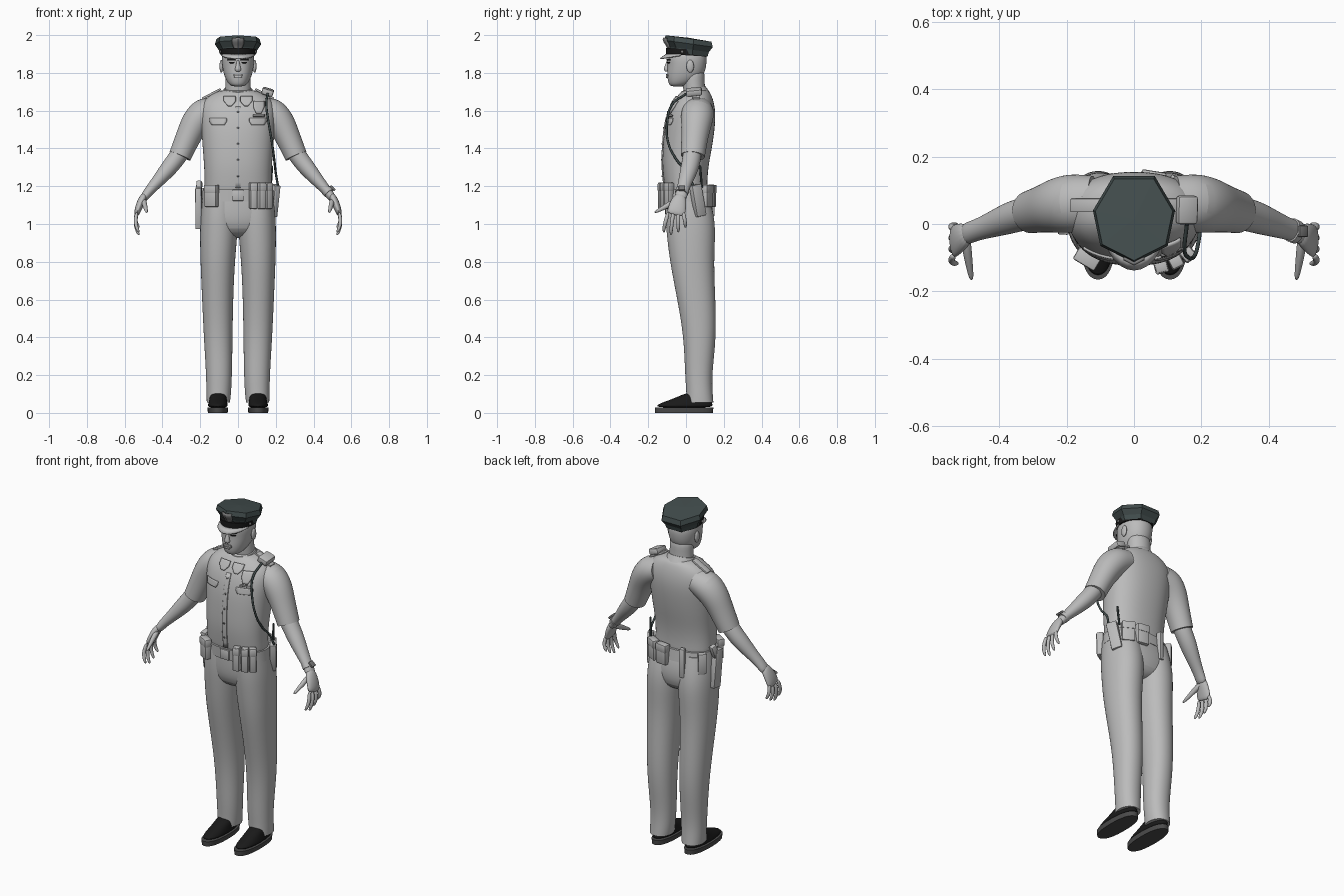
import bpy, bmesh, math
from mathutils import Vector

cube = bpy.data.objects.get("Cube")
if cube:
    bpy.data.objects.remove(cube, do_unlink=True)


def material(name, rgb):
    m = bpy.data.materials.new(name)
    m.use_nodes = True
    m.diffuse_color = (*rgb, 1)
    m.node_tree.nodes["Principled BSDF"].inputs["Base Color"].default_value = (*rgb, 1)
    return m


PALE = material("pale_grey", (.5, .5, .5))
MID = material("mid_grey", (.2, .2, .2))
SLATE = material("dark_slate", (.055, .075, .075))
SOLE = material("sole_grey", (.07, .07, .07))
BLACK = material("black", (.01, .01, .01))


def finish(name, bm, mat, mirror=False, subdiv=0, angle=40):
    bmesh.ops.recalc_face_normals(bm, faces=bm.faces)
    me = bpy.data.meshes.new(name)
    bm.to_mesh(me)
    bm.free()
    me.materials.append(mat)
    ob = bpy.data.objects.new(name, me)
    bpy.context.collection.objects.link(ob)
    if mirror:
        ob.modifiers.new("Mirror", 'MIRROR').merge_threshold = 1e-5
    if subdiv:
        s = ob.modifiers.new("Subdivision", 'SUBSURF')
        s.levels = s.render_levels = subdiv
    if angle:
        bpy.ops.object.select_all(action='DESELECT')
        ob.select_set(True)
        bpy.context.view_layer.objects.active = ob
        bpy.ops.object.shade_smooth_by_angle(angle=math.radians(angle))
    return ob


def rounded(a, power):
    f = lambda v: math.copysign(abs(v) ** power, v)
    return f(math.cos(a)), f(math.sin(a))


def tube(name, rings, mat, mirror=False, level=False, sides=16, power=1, sharp=False, subdiv=2):
    """Loft rings (x, y, z, ru, rv) along a path, or keep them level."""
    bm = bmesh.new()
    crease = bm.edges.layers.float.new("crease_edge")
    pts = [Vector(r[:3]) for r in rings]
    loops = []
    for i, r in enumerate(rings):
        d = pts[min(i + 1, len(pts) - 1)] - pts[max(i - 1, 0)]
        d = Vector((0, 0, 1)) if level else d.normalized()
        ref = Vector((0, 1, 0)) if abs(d.y) < .85 else Vector((0, 0, 1))
        v = (ref - d * ref.dot(d)).normalized()
        u = v.cross(d)
        loop = []
        for k in range(sides):
            c, s = rounded(2 * math.pi * k / sides, power)
            loop.append(bm.verts.new(pts[i] + u * c * r[3] + v * s * r[4]))
        loops.append(loop)
    for a, b in zip(loops, loops[1:]):
        for k in range(sides):
            n = (k + 1) % sides
            bm.faces.new((a[k], a[n], b[n], b[k]))
    for loop in (loops[0], loops[-1]):
        cap = bm.faces.new(loop)
        if sharp:
            for e in cap.edges:
                e[crease] = 1
    return finish(name, bm, mat, mirror, subdiv)


def body(name, rows, mat, **kw):
    """Level loft from rows (z, centre x, half width, front y, back y)."""
    rings = [(cx, (f + b) / 2, z, w, (b - f) / 2) for z, cx, w, f, b in rows]
    return tube(name, rings, mat, level=True, **kw)


def patch(name, target, x0, x1, z0, z1, mat, taper=1, mirror=False, lift=.005, n=6):
    """Thin plate that follows the front of another part."""
    dg = bpy.context.evaluated_depsgraph_get()
    ev = target.evaluated_get(dg)
    bm = bmesh.new()
    grid, mid = [], (x0 + x1) / 2
    for j in range(n + 1):
        t = j / n
        k = taper + (1 - taper) * min(1, 2 * t)
        for i in range(n + 1):
            x = mid + (x0 - mid + (x1 - x0) * i / n) * k
            z = z0 + (z1 - z0) * t
            hit, p, _, _ = ev.ray_cast(Vector((x, -1, z)), Vector((0, 1, 0)))
            grid.append((x, p.y if hit else -.08, z))
    front = [bm.verts.new((x, y - lift, z)) for x, y, z in grid]
    for j in range(n):
        for i in range(n):
            a = j * (n + 1) + i
            bm.faces.new((front[a], front[a + 1], front[a + n + 2], front[a + n + 1]))
    ob = finish(name, bm, mat, mirror)
    s = ob.modifiers.new("Thickness", 'SOLIDIFY')
    s.thickness, s.offset = .008, 0
    return ob


def box(name, loc, size, mat=PALE, rot=(0, 0, 0), bevel=.006):
    bm = bmesh.new()
    bmesh.ops.create_cube(bm, size=1)
    bmesh.ops.scale(bm, vec=size, verts=bm.verts)
    bmesh.ops.bevel(bm, geom=bm.edges[:], offset=bevel, segments=2, affect='EDGES', profile=.5)
    ob = finish(name, bm, mat)
    ob.location, ob.rotation_euler = loc, rot
    return ob


def ball(name, loc, size, mat, mirror=False):
    bm = bmesh.new()
    bmesh.ops.create_uvsphere(bm, u_segments=16, v_segments=10, radius=1)
    bmesh.ops.scale(bm, vec=size, verts=bm.verts)
    bmesh.ops.translate(bm, vec=loc, verts=bm.verts)
    return finish(name, bm, mat, mirror, angle=60)


def on_belt(name, degrees, z, size, tilt=0, out=.012, mat=PALE):
    a = math.radians(degrees)
    c, s = rounded(a, .87)
    n = Vector((math.cos(a) / .19, math.sin(a) / .125, 0)).normalized()
    p = Vector((.19 * c, .003 + .125 * s, z)) + n * out
    return box(name, p, size, mat, (0, tilt, math.atan2(n.y, n.x) - math.pi / 2))


# Torso, trousers and belt
shirt = body("shirt", [
    (1.12, 0, .182, -.105, .12), (1.2, 0, .177, -.115, .112), (1.3, 0, .18, -.127, .118),
    (1.4, 0, .188, -.124, .138), (1.5, 0, .195, -.117, .153), (1.58, 0, .203, -.1, .158),
    (1.64, 0, .195, -.075, .15), (1.685, 0, .15, -.04, .135), (1.715, 0, .075, -.015, .115)],
    PALE, sides=24, power=.87)
body("trouser_legs", [
    (.055, .104, .062, 0, .146), (.1, .102, .066, .002, .142), (.2, .1, .069, -.006, .137),
    (.4, .105, .077, -.012, .162), (.6, .108, .083, -.047, .157), (.8, .108, .092, -.087, .148),
    (.95, .102, .101, -.104, .158), (1.05, .1, .1, -.113, .15), (1.16, .095, .09, -.11, .12)],
    PALE, mirror=True, sides=20, power=.93, sharp=True)
body("trouser_seat", [
    (.925, 0, .1, -.04, .09), (.97, 0, .18, -.1, .14), (1.05, 0, .197, -.113, .148),
    (1.12, 0, .19, -.113, .135), (1.18, 0, .18, -.113, .118)], PALE, sides=24, power=.87)
body("belt", [(1.12, 0, .192, -.12, .136), (1.185, 0, .188, -.124, .128)],
     PALE, sides=24, power=.87, sharp=True)

# Arms and hands
tube("sleeves", [
    (.12, .065, 1.605, .07, .08), (.18, .062, 1.59, .087, .09), (.225, .056, 1.54, .08, .085),
    (.26, .047, 1.47, .068, .073), (.307, .036, 1.36, .061, .065)], PALE, mirror=True, sharp=True)
tube("forearms", [
    (.27, .04, 1.43, .05, .052), (.33, .03, 1.34, .048, .05), (.375, .016, 1.285, .045, .048),
    (.43, -.005, 1.22, .033, .037), (.48, -.022, 1.165, .025, .031),
    (.505, -.032, 1.125, .022, .036)], PALE, mirror=True)
tube("palms", [
    (.49, -.026, 1.16, .02, .028), (.515, -.04, 1.115, .022, .044),
    (.532, -.05, 1.07, .018, .05), (.537, -.056, 1.045, .012, .046)], PALE, mirror=True)
for i, finger in enumerate(("little", "ring", "middle", "index")):
    y, reach = -.015 - .026 * i, (.08, .105, .12, .105)[i]
    lean = -.008 * (i - 1)
    tube(finger + "_fingers", [
        (.535, y, 1.065, .011, .012), (.545, y + lean, 1.06 - reach * .45, .011, .011),
        (.535, y + lean * 1.5, 1.06 - reach * .8, .01, .01),
        (.523, y + lean * 1.5, 1.06 - reach, .006, .006)], PALE, mirror=True, sides=8)
tube("thumbs", [
    (.5, -.035, 1.13, .016, .018), (.495, -.085, 1.105, .015, .017),
    (.488, -.13, 1.08, .011, .012), (.482, -.168, 1.06, .007, .007)], PALE, mirror=True, sides=8)
tube("watch_strap", [(.468, -.018, 1.18, .031, .037), (.482, -.024, 1.163, .03, .036)],
     PALE, sharp=True)
box("watch_face", (.502, -.022, 1.19), (.034, .034, .012), MID, (0, .75, 0), .004)

# Shoes
body("shoe_soles", [
    (0, .107, .053, -.165, .145), (.028, .107, .056, -.167, .147)],
    SOLE, mirror=True, sides=20, power=.85, sharp=True)
body("shoe_uppers", [
    (.026, .107, .054, -.163, .144), (.045, .107, .052, -.155, .142),
    (.062, .106, .048, -.105, .138), (.085, .105, .045, -.045, .133),
    (.11, .105, .04, .01, .125)], BLACK, mirror=True, sides=20, power=.9)

# Head and face
body("neck", [(1.63, 0, .075, -.005, .11), (1.7, 0, .069, -.015, .102),
              (1.76, 0, .068, -.02, .1), (1.83, 0, .07, -.02, .1)], PALE)
head = body("head", [
    (1.727, 0, .03, -.08, -.01), (1.742, 0, .052, -.093, .03), (1.775, 0, .07, -.1, .085),
    (1.81, 0, .08, -.1, .103), (1.85, 0, .086, -.098, .11), (1.89, 0, .087, -.104, .112),
    (1.93, 0, .07, -.08, .09)], PALE, sides=20, power=.92)
tube("nose", [(0, -.092, 1.87, .008, .008), (0, -.1, 1.84, .011, .012),
              (0, -.104, 1.818, .02, .017), (0, -.1, 1.806, .015, .01)], PALE, sides=8)
ball("ears", (.088, .022, 1.835), (.01, .02, .034), PALE, True)
patch("eyebrows", head, .014, .052, 1.866, 1.873, BLACK, mirror=True, lift=.002)
patch("eyes", head, .02, .046, 1.851, 1.858, BLACK, .6, True, lift=.001)
patch("upper_lip", head, -.024, .024, 1.787, 1.795, PALE, lift=.004)
patch("mouth_line", head, -.026, .026, 1.783, 1.787, MID, lift=.002)
patch("lower_lip", head, -.02, .02, 1.773, 1.783, PALE, .7, lift=.005)

# Peaked cap: seven-sided crown, band, visor and emblem
half = [(.062, .142), (.122, .04), (.1, -.065)]
outline = half + [(0, -.116)] + [(-x, y) for x, y in reversed(half)]
bm = bmesh.new()
previous = None
for scale, z in ((.78, 1.9), (.84, 1.925), (1, 1.955), (.94, 1.982)):
    ring = []
    for x, y in outline:
        y = .013 + (y - .013) * scale
        ring.append(bm.verts.new((x * scale, y, z - .14 * (y - .013))))
    if previous:
        for k in range(7):
            n = (k + 1) % 7
            bm.faces.new((previous[k], previous[n], ring[n], ring[k]))
    previous = ring
peak = bm.verts.new((0, .013, 1.986))
for k in range(7):
    bm.faces.new((previous[k], previous[(k + 1) % 7], peak))
crown = finish("cap_crown", bm, SLATE, angle=0)
tube("cap_band", [(0, .004, 1.893, .092, .111), (0, .006, 1.925, .097, .114)],
     BLACK, sides=20, sharp=True)
bm = bmesh.new()
edges = []
for k in range(13):
    a = math.pi * (1.08 + .84 * k / 12)
    c, s = math.cos(a), math.sin(a)
    drop = -s
    edges.append((bm.verts.new((.09 * c, .002 + .108 * s, 1.9)),
                  bm.verts.new((.094 * c, .002 + .11 * s - .03 * drop, 1.898 - .02 * drop))))
for a, b in zip(edges, edges[1:]):
    bm.faces.new((a[0], b[0], b[1], a[1]))
visor = finish("cap_visor", bm, PALE)
visor.modifiers.new("Thickness", 'SOLIDIFY').thickness = .007
patch("cap_emblem", crown, -.03, .03, 1.925, 1.985, MID, .6, lift=.004)
ball("strap_buttons", (.094, -.02, 1.912), (.006, .008, .008), MID, True)

# Shirt details
tube("collar", [(0, .046, 1.68, .09, .082), (0, .038, 1.715, .076, .068)], PALE, sides=20, sharp=True)
patch("collar_points", shirt, .012, .075, 1.625, 1.675, PALE, .3, True)
patch("pocket_flaps", shirt, .06, .15, 1.525, 1.56, PALE, .75, True, lift=.003)
patch("button_placket", shirt, -.014, .014, 1.19, 1.62, PALE, lift=.002, n=14)
for i in range(5):
    z = 1.25 + .085 * i
    patch("shirt_button", shirt, -.004, .004, z, z + .008, MID, lift=.005, n=2)
patch("badge", shirt, .082, .138, 1.585, 1.65, PALE, .45, lift=.009)
patch("name_plate", shirt, .08, .14, 1.568, 1.578, MID, lift=.004)
for side in (-1, 1):
    box("shoulder_strap", (side * .14, .055, 1.689), (.11, .04, .012), PALE, (0, side * .48, 0), .004)

# Shoulder microphone, cord and radio
box("shoulder_microphone", (.157, .042, 1.7), (.062, .085, .034), PALE, (.1, .3, 0), .009)
cord = bpy.data.curves.new("radio_cord", 'CURVE')
cord.dimensions, cord.bevel_depth, cord.bevel_resolution = '3D', .006, 2
path = [(.157, 0, 1.69), (.15, -.075, 1.63), (.16, -.098, 1.55), (.18, -.094, 1.43),
        (.192, -.05, 1.34), (.2, .01, 1.27), (.212, .04, 1.2)]
line = cord.splines.new('BEZIER')
line.bezier_points.add(len(path) - 1)
for point, co in zip(line.bezier_points, path):
    point.co = co
    point.handle_left_type = point.handle_right_type = 'AUTO'
cord.materials.append(SLATE)
bpy.context.collection.objects.link(bpy.data.objects.new("radio_cord", cord))
on_belt("radio", 22, 1.125, (.06, .036, .17), .2)
on_belt("radio_antenna", 30, 1.25, (.012, .012, .12), .1, mat=SLATE)

# Belt equipment
on_belt("belt_buckle", -90, 1.152, (.06, .012, .06), out=.002)
for angle in (-69, -54, -39):
    on_belt("magazine_pouch", angle, 1.15, (.038, .036, .14))
    on_belt("magazine_flap", angle, 1.195, (.041, .041, .045))
for name, angle in (("front", -132), ("back_left", 50), ("back_centre", 76)):
    on_belt(name + "_pouch", angle, 1.145, (.07, .036, .11))
    on_belt(name + "_pouch_flap", angle, 1.185, (.074, .042, .045))
on_belt("baton_holder", 108, 1.125, (.03, .03, .17))
on_belt("holster", 178, 1.085, (.06, .034, .22), -.12, .018)
on_belt("pistol_grip", 172, 1.19, (.035, .028, .075), .35, .018)
on_belt("key_pouch", 145, 1.13, (.045, .034, .12))
